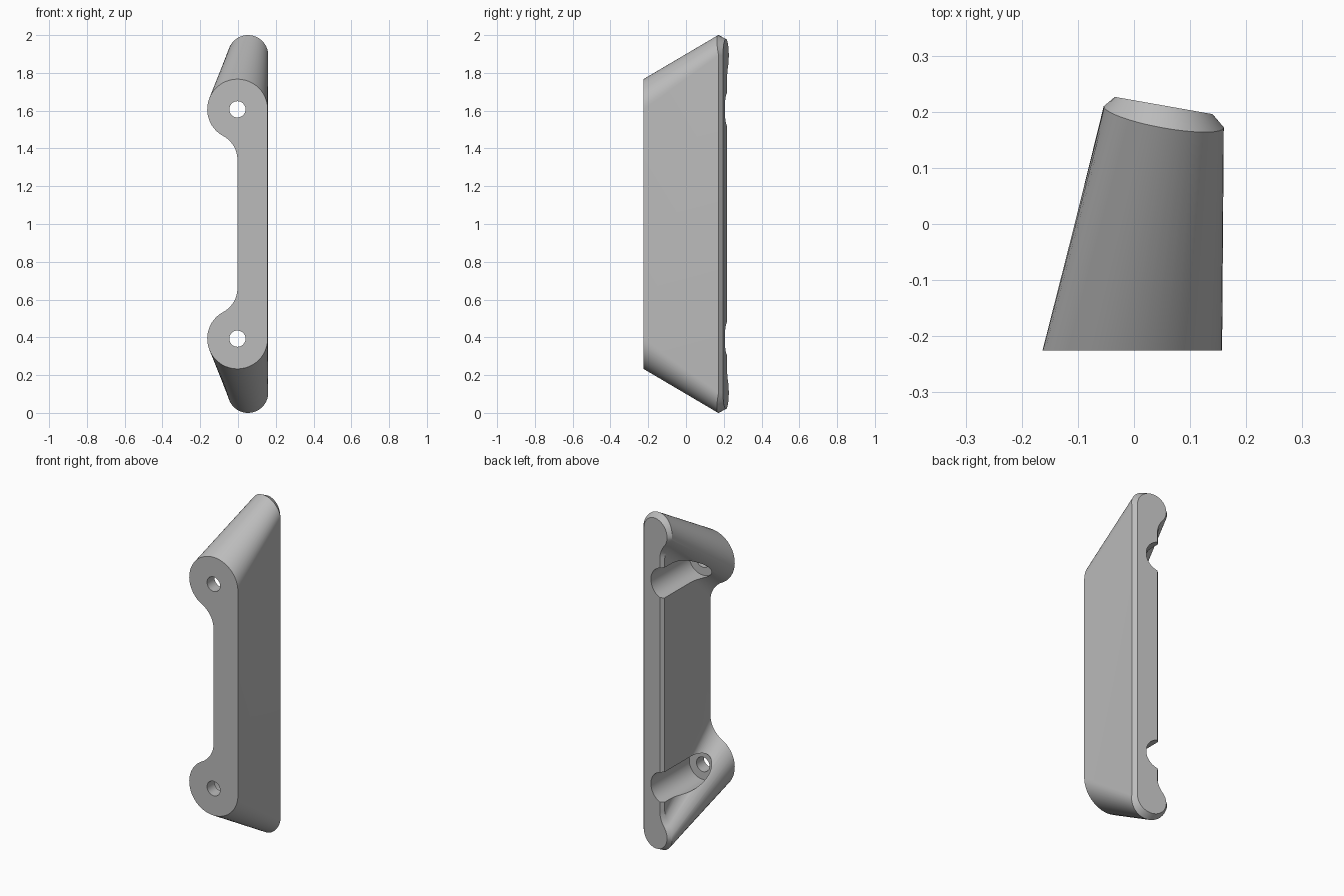
import bpy, bmesh
from math import sin, cos, tan, pi, atan2, radians

old = bpy.data.objects.get("Cube")
if old:
    bpy.data.objects.remove(old, do_unlink=True)

grey = bpy.data.materials.new("plain grey")
grey.use_nodes = True
colour = (0.5, 0.5, 0.5, 1)
grey.diffuse_color = colour
grey.node_tree.nodes["Principled BSDF"].inputs["Base Color"].default_value = colour

MID = 1.0  # height of the mirror plane


def outline(cx, cz, r, xl, dz, inset=0.0):
    """Outline with a round lobe at each end: list of (x, z, vertical normal)."""
    h = cx - xl
    R = (h * h + dz * dz - r * r) / (2 * (r - h))   # fillet tangent to lobe and wall
    fx, fz = xl - R, cz - dz
    a = atan2(dz, cx - fx)                          # fillet centre to lobe centre
    top = []
    for i in range(33):                             # lobe arc
        t = (pi + a) * i / 32
        top.append((cx + (r - inset) * cos(t), cz + (r - inset) * sin(t), sin(t)))
    for i in range(1, 13):                          # concave fillet
        t = a * (1 - i / 12)
        top.append((fx + (R + inset) * cos(t), fz + (R + inset) * sin(t), -sin(t)))
    return top + [(x, 2 * MID - z, -n) for x, z, n in reversed(top)]


def back_plane(x):
    return 0.2205 - tan(radians(10)) * x


# Handle body: front outline, back rim and chamfered slanted back face
front = [(x, -0.225, z) for x, z, n in outline(-0.003, 1.607, 0.16, -0.003, 0.267)]
back = (0.053, 1.893, 0.107, 0.0, 0.145)
rim = [(x, back_plane(x) - 0.02 - 0.02 * abs(n), z) for x, z, n in outline(*back)]
face = [(x, back_plane(x), z) for x, z, n in outline(*back, inset=0.02)]

bm = bmesh.new()
rings = [[bm.verts.new(p) for p in ring] for ring in (front, rim, face)]
count = len(front)
for a, b in zip(rings, rings[1:]):
    for i in range(count):
        j = (i + 1) % count
        bm.faces.new((a[i], a[j], b[j], b[i]))
bm.faces.new(rings[0])
bm.faces.new(rings[-1])
bmesh.ops.recalc_face_normals(bm, faces=bm.faces)
mesh = bpy.data.meshes.new("handle_body")
bm.to_mesh(mesh)
bm.free()
mesh.materials.append(grey)
body = bpy.data.objects.new("handle_body", mesh)
bpy.context.collection.objects.link(body)


def cut_bore(name, z, radius, y0, y1):
    bpy.ops.mesh.primitive_cylinder_add(vertices=48, radius=radius, depth=y1 - y0,
                                        location=(-0.003, (y0 + y1) / 2, z),
                                        rotation=(pi / 2, 0, 0))
    cutter = bpy.context.object
    cutter.name = name
    cutter.hide_render = True
    cutter.data.materials.append(grey)
    mod = body.modifiers.new(name, 'BOOLEAN')
    mod.operation = 'DIFFERENCE'
    mod.solver = 'EXACT'
    mod.object = cutter
    bpy.context.view_layer.objects.active = body
    bpy.ops.object.modifier_apply(modifier=name)
    bpy.data.objects.remove(cutter, do_unlink=True)


# Screw holes and the wide bores behind them
for z in (1.607, 0.393):
    cut_bore("wide_bore", z, 0.09, -0.155, 0.5)
    cut_bore("screw_hole", z, 0.043, -0.5, 0.0)

bpy.ops.object.select_all(action='DESELECT')
body.select_set(True)
bpy.context.view_layer.objects.active = body
bpy.ops.object.shade_smooth_by_angle(angle=radians(25))
